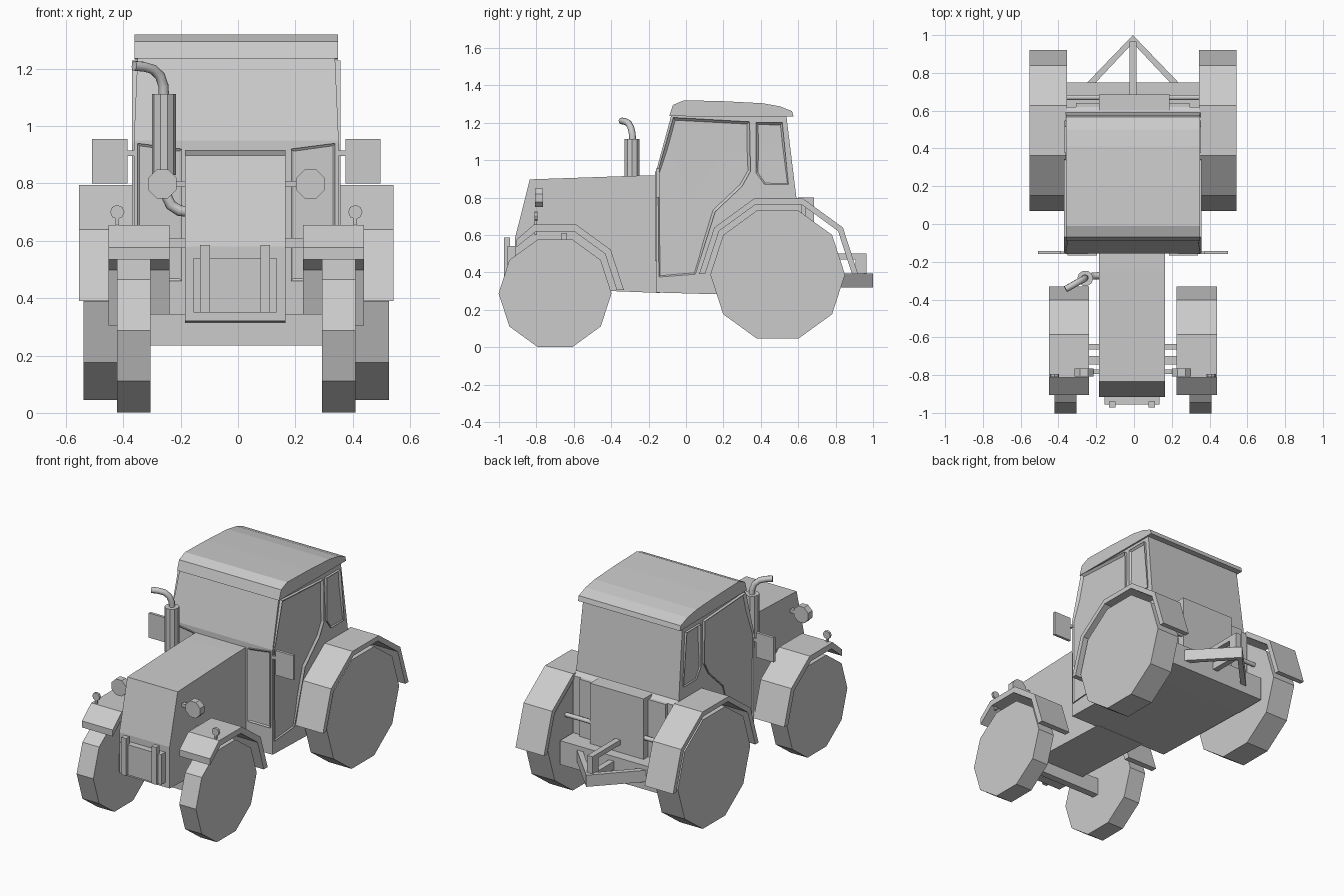
import bpy, bmesh, math
from mathutils import Vector

XC = -0.006  # symmetry plane of the tractor


def finish(name, bm):
    bmesh.ops.recalc_face_normals(bm, faces=bm.faces[:])
    me = bpy.data.meshes.new(name)
    bm.to_mesh(me)
    bm.free()
    ob = bpy.data.objects.new(name, me)
    bpy.context.collection.objects.link(ob)
    return ob


def prism(name, pts, lo, hi, axis='x', inset=0.0, depth=0.0):
    """Extrude a profile from lo to hi; optional inset recess on the hi face."""
    place = {'x': lambda p, t: (t, p[0], p[1]),
             'y': lambda p, t: (p[0], t, p[1]),
             'z': lambda p, t: (p[0], p[1], t)}[axis]
    bm = bmesh.new()
    a = [bm.verts.new(place(p, lo)) for p in pts]
    b = [bm.verts.new(place(p, hi)) for p in pts]
    bm.faces.new(a)
    cap = bm.faces.new(b)
    n = len(pts)
    for i in range(n):
        bm.faces.new((a[i], a[(i + 1) % n], b[(i + 1) % n], b[i]))
    if inset:
        bmesh.ops.recalc_face_normals(bm, faces=bm.faces[:])
        bmesh.ops.inset_region(bm, faces=[cap], thickness=inset, depth=-depth)
    return finish(name, bm)


def box(name, x0, x1, y0, y1, z0, z1):
    return prism(name, [(y0, z0), (y1, z0), (y1, z1), (y0, z1)], x0, x1)


def ring(cy, cz, r, angles):
    return [(cy + r * math.cos(math.radians(a)), cz + r * math.sin(math.radians(a))) for a in angles]


def pipe(name, pts, r):
    cu = bpy.data.curves.new(name, 'CURVE')
    cu.dimensions = '3D'
    cu.bevel_depth = r
    cu.bevel_resolution = 2
    cu.use_fill_caps = True
    sp = cu.splines.new('POLY')
    sp.points.add(len(pts) - 1)
    for p, co in zip(sp.points, pts):
        p.co = (*co, 1)
    ob = bpy.data.objects.new(name, cu)
    bpy.context.collection.objects.link(ob)
    return ob


def mx(s, x):
    return XC + s * x


# bonnet with sloping nose
prism('bonnet', [(-0.915, 0.32), (-0.915, 0.58), (-0.835, 0.897), (-0.25, 0.917),
                 (-0.14, 0.917), (-0.14, 0.29)], -0.185, 0.165)
# front weight and its two straps
box('front_weight', -0.155, 0.135, -0.955, -0.90, 0.35, 0.54)
for x in (-0.115, 0.095):
    box('weight_strap', x - 0.017, x + 0.017, -0.972, -0.94, 0.35, 0.585)

# cab body, from windscreen to rear window
cab = prism('cab', [(-0.157, 0.292), (-0.157, 0.95), (-0.08, 1.235), (0.537, 1.235), (0.59, 0.80),
                    (0.62, 0.78), (0.62, 0.42), (0.62, 0.272), (0.16, 0.283)], mx(-1, 0.357), mx(1, 0.357))
for v in cab.data.vertices:  # slight taper to the roof
    if v.co.z > 1.2:
        v.co.x = XC + (v.co.x - XC) * 0.965
# roof
prism('roof', [(-0.09, 1.235), (-0.07, 1.295), (-0.01, 1.32), (0.2, 1.315), (0.41, 1.304), (0.5, 1.288),
               (0.567, 1.262), (0.575, 1.232)], mx(-1, 0.355), mx(1, 0.355))
# rear chassis, rear cover and cross shaft
box('rear_chassis', mx(-1, 0.357), mx(1, 0.357), 0.55, 0.75, 0.27, 0.42)
box('rear_cover', -0.185, 0.188, 0.6, 0.685, 0.42, 0.80)
pipe('cross_shaft', [(mx(-1, 0.37), 0.67, 0.55), (mx(1, 0.37), 0.67, 0.55)], 0.014)
box('rear_side_panels', mx(-1, 0.3), mx(1, 0.3), 0.6, 0.64, 0.42, 0.78)

door = [(-0.145, 0.375), (-0.15, 0.94), (-0.068, 1.228), (0.34, 1.205), (0.345, 0.94),
        (0.30, 0.86), (0.157, 0.725), (0.05, 0.39)]
window = [(0.375, 0.93), (0.375, 1.2), (0.515, 1.2), (0.548, 0.87), (0.42, 0.87)]
OUTER = range(0, 181, 36)

for s, side in ((-1, 'left'), (1, 'right')):
    # side door, rear quarter window and front footwell panel
    prism(side + '_door', door, mx(s, 0.33), mx(s, 0.364), inset=0.018, depth=0.014)
    prism(side + '_quarter_window', window, mx(s, 0.33), mx(s, 0.361), inset=0.015, depth=0.012)
    prism(side + '_front_panel', [(mx(s, 0.19), 0.46), (mx(s, 0.345), 0.46), (mx(s, 0.345), 0.94),
          (mx(s, 0.19), 0.92)], -0.15, -0.166, 'y', inset=0.012, depth=0.006)

    # ten-sided wheels
    all_round = range(0, 360, 36)
    prism(side + '_front_wheel', ring(-0.70, 0.288, 0.302, all_round), mx(s, 0.299), mx(s, 0.415))
    prism(side + '_rear_wheel', ring(0.49, 0.388, 0.36, all_round), mx(s, 0.372), mx(s, 0.532))

    # fenders, concentric with the wheels
    prism(side + '_rear_fender', ring(0.495, 0.39, 0.425, OUTER) + ring(0.495, 0.39, 0.393, reversed(OUTER)),
          mx(s, 0.35), mx(s, 0.548))
    arc = (0, 36, 72, 108)
    prism(side + '_front_fender', ring(-0.70, 0.305, 0.368, arc) + [(-0.905, 0.576), (-0.905, 0.535)]
          + ring(-0.70, 0.305, 0.33, reversed(arc)), mx(s, 0.232), mx(s, 0.445))
    box(side + '_fender_bracket', mx(s, 0.15), mx(s, 0.25), -0.665, -0.635, 0.575, 0.61)

    # headlamps on short arms
    prism(side + '_headlamp', ring(mx(s, 0.258), 0.798, 0.054, [22.5 + 45 * i for i in range(8)]),
          -0.808, -0.765, 'y')
    box(side + '_headlamp_arm', mx(s, 0.15), mx(s, 0.23), -0.795, -0.77, 0.788, 0.808)

    # marker lights on the front fenders
    prism(side + '_marker_light', ring(mx(s, 0.415), 0.70, 0.025, range(0, 360, 45)), -0.81, -0.795, 'y')
    box(side + '_marker_stalk', mx(s, 0.409), mx(s, 0.421), -0.809, -0.797, 0.60, 0.685)

    # door mirrors
    box(side + '_mirror', mx(s, 0.38), mx(s, 0.503), -0.16, -0.143, 0.80, 0.955)
    box(side + '_mirror_arm', mx(s, 0.34), mx(s, 0.39), -0.158, -0.145, 0.895, 0.915)

    # lower arms of the rear hitch, meeting at the back
    prism(side + '_hitch_arm', [(mx(s, 0.25), 0.74), (mx(s, 0.205), 0.74), (XC, 0.958), (XC, 1.0)],
          0.32, 0.393, 'z')

# front and rear axles
box('front_axle', mx(-1, 0.31), mx(1, 0.31), -0.745, -0.70, 0.235, 0.345)
box('rear_axle', mx(-1, 0.40), mx(1, 0.40), 0.45, 0.53, 0.35, 0.43)

# hitch top link and post
box('hitch_top_link', XC - 0.018, XC + 0.018, 0.66, 0.965, 0.47, 0.50)
box('hitch_post', XC - 0.018, XC + 0.018, 0.905, 0.965, 0.34, 0.48)
box('hitch_centre_bar', XC - 0.018, XC + 0.018, 0.74, 0.97, 0.34, 0.39)

# exhaust: silencer, feed pipe and curved tail pipe
prism('exhaust_silencer', ring(-0.258, -0.288, 0.042, range(0, 360, 36)), 0.83, 1.112, 'z')
pipe('exhaust_feed', [(-0.258, -0.285, 0.85), (-0.255, -0.282, 0.77), (-0.235, -0.278, 0.725),
                      (-0.205, -0.275, 0.705), (-0.16, -0.272, 0.70)], 0.019)
pipe('exhaust_tail', [(-0.258, -0.285, 1.09), (-0.26, -0.287, 1.14), (-0.272, -0.295, 1.175),
                      (-0.297, -0.308, 1.198), (-0.33, -0.327, 1.207), (-0.362, -0.345, 1.21)], 0.018)
